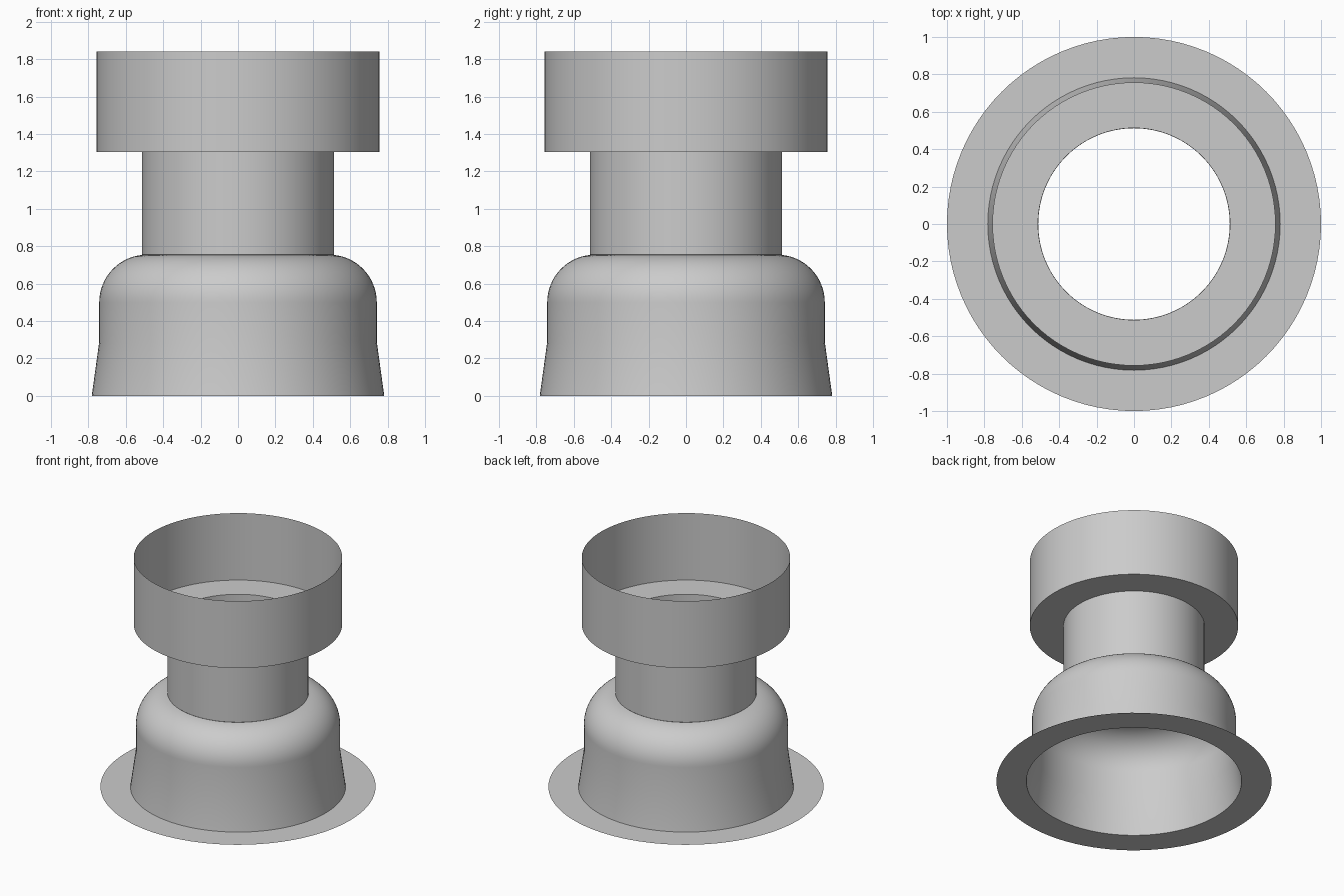
import bpy
import bmesh
from math import sin, cos, pi, radians

SEGMENTS = 96

cube = bpy.data.objects.get("Cube")
if cube:
    bpy.data.objects.remove(cube, do_unlink=True)

# Single grey finish
grey = bpy.data.materials.new("plain grey")
grey.use_nodes = True
colour = (0.6, 0.6, 0.6, 1)
grey.diffuse_color = colour
grey.node_tree.nodes["Principled BSDF"].inputs["Base Color"].default_value = colour


def lathe(name, profile):
    """Spin an open (radius, height) profile around z into a thin shell."""
    bm = bmesh.new()
    rings = [[bm.verts.new((r * cos(2 * pi * i / SEGMENTS),
                            r * sin(2 * pi * i / SEGMENTS), z))
              for i in range(SEGMENTS)] for r, z in profile]
    for low, high in zip(rings, rings[1:]):
        for i in range(SEGMENTS):
            j = (i + 1) % SEGMENTS
            bm.faces.new((low[i], low[j], high[j], high[i]))
    mesh = bpy.data.meshes.new(name)
    bm.to_mesh(mesh)
    bm.free()
    mesh.materials.append(grey)
    obj = bpy.data.objects.new(name, mesh)
    bpy.context.collection.objects.link(obj)
    bpy.ops.object.select_all(action="DESELECT")
    obj.select_set(True)
    bpy.context.view_layer.objects.active = obj
    bpy.ops.object.shade_smooth_by_angle(angle=radians(30))
    return obj


NECK_R, SHOULDER_Z, SHELF_Z = 0.513, 0.755, 1.303
CUP_R, CUP_TOP = 0.757, 1.84
FOOT_R, WALL_R, ROUND = 0.782, 0.742, 0.255

# Flat ring on the ground
lathe("base_flange", [(1.0, 0), (FOOT_R, 0)])

# Flared skirt, straight wall and rounded shoulder
steps = 16
shoulder = [(WALL_R - ROUND + ROUND * cos(pi / 2 * k / steps),
             SHOULDER_Z - ROUND + ROUND * sin(pi / 2 * k / steps))
            for k in range(steps)]
lathe("bell_body", [(FOOT_R, 0), (WALL_R, 0.29)] + shoulder + [(NECK_R, SHOULDER_Z)])

# Open tube
lathe("neck", [(NECK_R, SHOULDER_Z), (NECK_R, SHELF_Z)])

# Open cup with a ring-shaped floor
lathe("upper_cup", [(NECK_R, SHELF_Z), (CUP_R, SHELF_Z), (CUP_R, CUP_TOP)])
